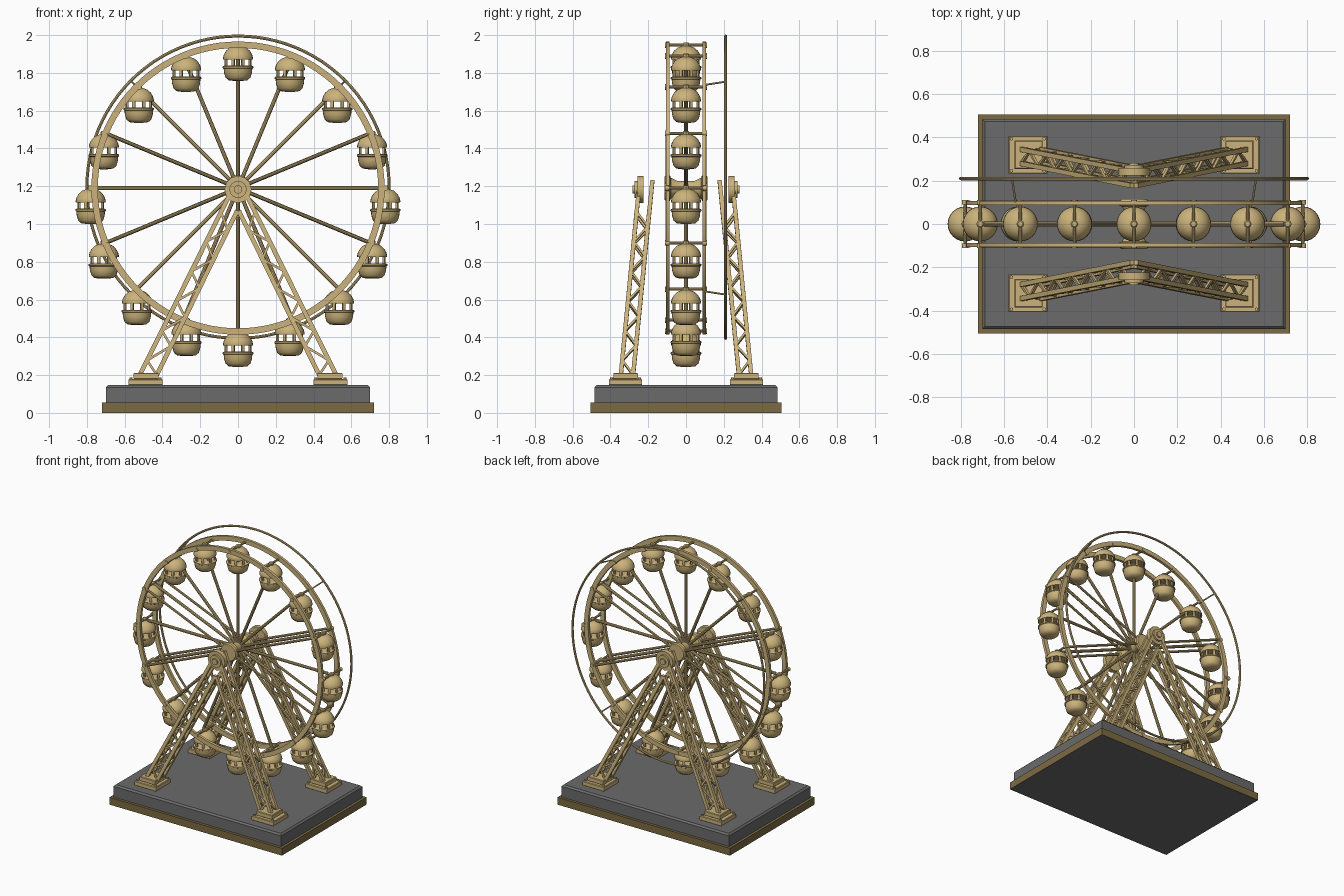
import bpy, bmesh, math
from mathutils import Vector, Matrix

if "Cube" in bpy.data.objects:
    bpy.data.objects.remove(bpy.data.objects["Cube"])

def material(name, col):
    m = bpy.data.materials.new(name)
    m.diffuse_color = (*col, 1)
    m.use_nodes = True
    m.node_tree.nodes["Principled BSDF"].inputs["Base Color"].default_value = m.diffuse_color
    return m

TAN = material("warm tan", (0.60, 0.45, 0.20))
GREY = material("dark grey", (0.145, 0.145, 0.15))
BROWN = material("dark bronze", (0.20, 0.145, 0.055))
CZ, R = 1.19, 0.757          # wheel centre height, hanger radius

def finish(bm, name, mats, smooth=True):
    bmesh.ops.recalc_face_normals(bm, faces=bm.faces)
    me = bpy.data.meshes.new(name)
    bm.to_mesh(me)
    bm.free()
    for m in mats:
        me.materials.append(m)
    ob = bpy.data.objects.new(name, me)
    bpy.context.collection.objects.link(ob)
    if smooth:
        bpy.ops.object.select_all(action='DESELECT')
        ob.select_set(True)
        bpy.context.view_layer.objects.active = ob
        bpy.ops.object.shade_smooth_by_angle(angle=math.radians(35))
    return ob

def box(bm, c, s):
    return bmesh.ops.create_cube(bm, size=1, matrix=Matrix.Translation(c) @ Matrix.Diagonal((*s, 1)))["verts"]

def frame(a, b, side):
    """Matrix at the middle of a-b with local z along it."""
    z = (b - a).normalized()
    x = Vector(side).cross(z).normalized()
    y = z.cross(x)
    m = Matrix((x, y, z)).transposed().to_4x4()
    m.translation = (a + b) / 2
    return m

def beam(bm, a, b, w, d, side=(0, 1, 0)):
    a, b = Vector(a), Vector(b)
    bmesh.ops.create_cube(bm, size=1, matrix=frame(a, b, side) @ Matrix.Diagonal((w, d, (b - a).length, 1)))

def rod(bm, a, b, r, n=12, side=(0, 0, 1)):
    a, b = Vector(a), Vector(b)
    bmesh.ops.create_cone(bm, cap_ends=True, segments=n, radius1=r, radius2=r,
                          depth=(b - a).length, matrix=frame(a, b, side))

def lathe(bm, prof, n, mat, closed=False):
    """Spin (radius, height) points around local z."""
    rings = [[bm.verts.new(mat @ Vector((r * math.cos(2 * math.pi * i / n), r * math.sin(2 * math.pi * i / n), h)))
              for i in range(n)] for r, h in prof]
    pairs = list(zip(rings, rings[1:])) + ([(rings[-1], rings[0])] if closed else [])
    for p, q in pairs:
        for i in range(n):
            j = (i + 1) % n
            bm.faces.new((p[i], p[j], q[j], q[i]))
    if not closed:
        bm.faces.new(rings[0])
        bm.faces.new(rings[-1])

def wheel_mat(y):
    return Matrix.Translation((0, y, CZ)) @ Matrix.Rotation(math.pi / 2, 4, 'X')

def polar(a, r, y=0):
    return Vector((r * math.sin(a), y, CZ + r * math.cos(a)))

# base: bronze plinth with grey underside, grey slab with bevelled top
bm = bmesh.new()
box(bm, (0, 0, 0.0275), (1.44, 1.01, 0.055))
for f in bm.faces:
    f.material_index = 1 if f.normal.z < -0.5 else 0
finish(bm, "plinth", [BROWN, GREY], False)
bm = bmesh.new()
box(bm, (0, 0, 0.1), (1.40, 0.97, 0.095))
bmesh.ops.bevel(bm, geom=[e for e in bm.edges if all(v.co.z > 0.1 for v in e.verts)],
                offset=0.012, segments=1, affect='EDGES')
finish(bm, "base_slab", [GREY], False)

# wheel rims, thin rear ring and its struts
bm = bmesh.new()
for y in (-0.097, 0.097):
    lathe(bm, [(0.742, -0.01), (0.776, -0.01), (0.776, 0.01), (0.742, 0.01)], 96, wheel_mat(y), True)
finish(bm, "wheel_rims", [TAN])
bm = bmesh.new()
lathe(bm, [(0.8 + 0.008 * math.cos(k * math.pi / 4), 0.008 * math.sin(k * math.pi / 4)) for k in range(8)],
      96, wheel_mat(0.21) @ Matrix.Translation((0, 0.005, 0)), True)
for k in range(4):
    a = math.pi / 4 + k * math.pi / 2
    rod(bm, polar(a, 0.797, 0.21), polar(a, 0.773, 0.1), 0.005, 8)
finish(bm, "rear_ring", [TAN])

# spokes: one in the middle per cabin, paired ones near the horizontal
bm = bmesh.new()
for k in range(16):
    a = k * math.pi / 8
    rod(bm, polar(a, 0.03), polar(a, 0.75), 0.011, 10, (0, 1, 0))
    if k in (3, 5, 11, 13):
        for y in (-0.1, 0.1):
            rod(bm, polar(a, 0.05, y), polar(a, 0.765, y), 0.009, 10, (0, 1, 0))
finish(bm, "spokes", [TAN])

# wheel hub with end flanges
bm = bmesh.new()
lathe(bm, [(0.03, -0.115), (0.06, -0.115), (0.068, -0.107), (0.068, -0.085), (0.055, -0.08), (0.038, -0.045),
           (0.038, 0.045), (0.055, 0.08), (0.068, 0.085), (0.068, 0.107), (0.06, 0.115), (0.03, 0.115)],
      32, wheel_mat(0))
finish(bm, "wheel_hub", [TAN])

# cabins: hanger, dome, window posts and bowl
bm_c, bm_h = bmesh.new(), bmesh.new()
BOWL = [(0.02, 0.0), (0.05, 0.004), (0.066, 0.018), (0.074, 0.045), (0.076, 0.066), (0.081, 0.069),
        (0.081, 0.077), (0.074, 0.081), (0.02, 0.079)]
DOME = [(0.02, 0.116), (0.070, 0.114), (0.078, 0.114), (0.080, 0.120), (0.075, 0.140), (0.063, 0.160),
        (0.045, 0.176), (0.02, 0.185)]
XS = [0, 0.275, 0.525, 0.71, 0.78, 0.71, 0.535, 0.273, 0]
for k in range(16):
    a = k * math.pi / 8
    x = XS[k] if k <= 8 else -XS[16 - k]
    z = CZ + R * math.cos(a)
    base = Matrix.Translation((x, 0, z - 0.19))
    lathe(bm_c, BOWL, 24, base)
    lathe(bm_c, DOME, 24, base)
    for i in range(8):
        t = (i + 0.5) * math.pi / 4
        p = Vector((x + 0.068 * math.cos(t), 0.068 * math.sin(t), z))
        beam(bm_c, p - Vector((0, 0, 0.114)), p - Vector((0, 0, 0.072)), 0.016, 0.010,
             (math.cos(t), math.sin(t), 0))
    lathe(bm_h, [(0.018, 0.18), (0.018, 0.197), (0.012, 0.203)], 8, base)
    rod(bm_h, (x, -0.095, z), (x, 0.095, z), 0.008, 10)
    for s in (-1, 1):
        rod(bm_h, (x, s * 0.09, z), (x, s * 0.112, z), 0.015, 12)
        beam(bm_h, (x, s * 0.1, z), polar(a, 0.755, s * 0.1) + Vector((0, 0, 0.001)), 0.02, 0.018)
finish(bm_c, "cabins", [TAN])
finish(bm_h, "cabin_hangers", [TAN])

# support towers: lattice legs, bearings and feet
def mix(p, q, t):
    return p + (q - p) * t

bm_l, bm_b, bm_f = bmesh.new(), bmesh.new(), bmesh.new()
for sy in (-1, 1):
    for sx in (-1, 1):
        # chords: index 0/1 = outer/inner in x, outer/inner in y
        ch = {}
        for j, (y0, y1) in enumerate(((0.345, 0.245), (0.28, 0.178))):
            ch[0, j] = (Vector((sx * 0.52, sy * y0, 0.20)), Vector((sx * 0.008, sy * y1, 1.228)))
            ch[1, j] = (Vector((sx * 0.43, sy * y0, 0.20)),
                        Vector((sx * 0.004, sy * mix(y0, y1, 0.84), 1.07)))
        for p, q in ch.values():
            beam(bm_l, p, q, 0.024, 0.022)
        # zigzag braces on the four sides of the leg
        n = 11
        for u, v in (((0, 0), (1, 0)), ((0, 1), (1, 1)), ((0, 0), (0, 1)), ((1, 0), (1, 1))):
            def at(c, i):
                top = 0.84 if c[0] == 0 else 0.97
                return mix(*ch[c], top * i / n)
            for i in range(n):
                s, e = (u, v) if i % 2 else (v, u)
                beam(bm_l, at(s, i), at(e, i + 1), 0.013, 0.011)
        # stepped foot with bolts
        fx, fy = sx * 0.49, sy * 0.32
        box(bm_f, (fx, fy, 0.162), (0.18, 0.175, 0.034))
        box(bm_f, (fx - sx * 0.003, fy, 0.195), (0.13, 0.13, 0.034))
        for i in (-1, 1):
            for j in (-1, 1):
                rod(bm_f, (fx + i * 0.076, fy + j * 0.074, 0.175), (fx + i * 0.076, fy + j * 0.074, 0.188),
                    0.009, 6, (0, 1, 0))
    # bearing rings on the tower top
    for r, y0, y1 in ((0.072, 0.225, 0.258), (0.045, 0.255, 0.272), (0.022, 0.27, 0.282)):
        rod(bm_b, (0, sy * y0, 1.183), (0, sy * y1, 1.183), r, 24 if r < 0.07 else 12)
finish(bm_l, "tower_legs", [TAN], False)
finish(bm_b, "bearings", [TAN])
bmesh.ops.bevel(bm_f, geom=[e for e in bm_f.edges if e.calc_length() > 0.1], offset=0.004,
                segments=1, affect='EDGES')
finish(bm_f, "tower_feet", [TAN], False)
